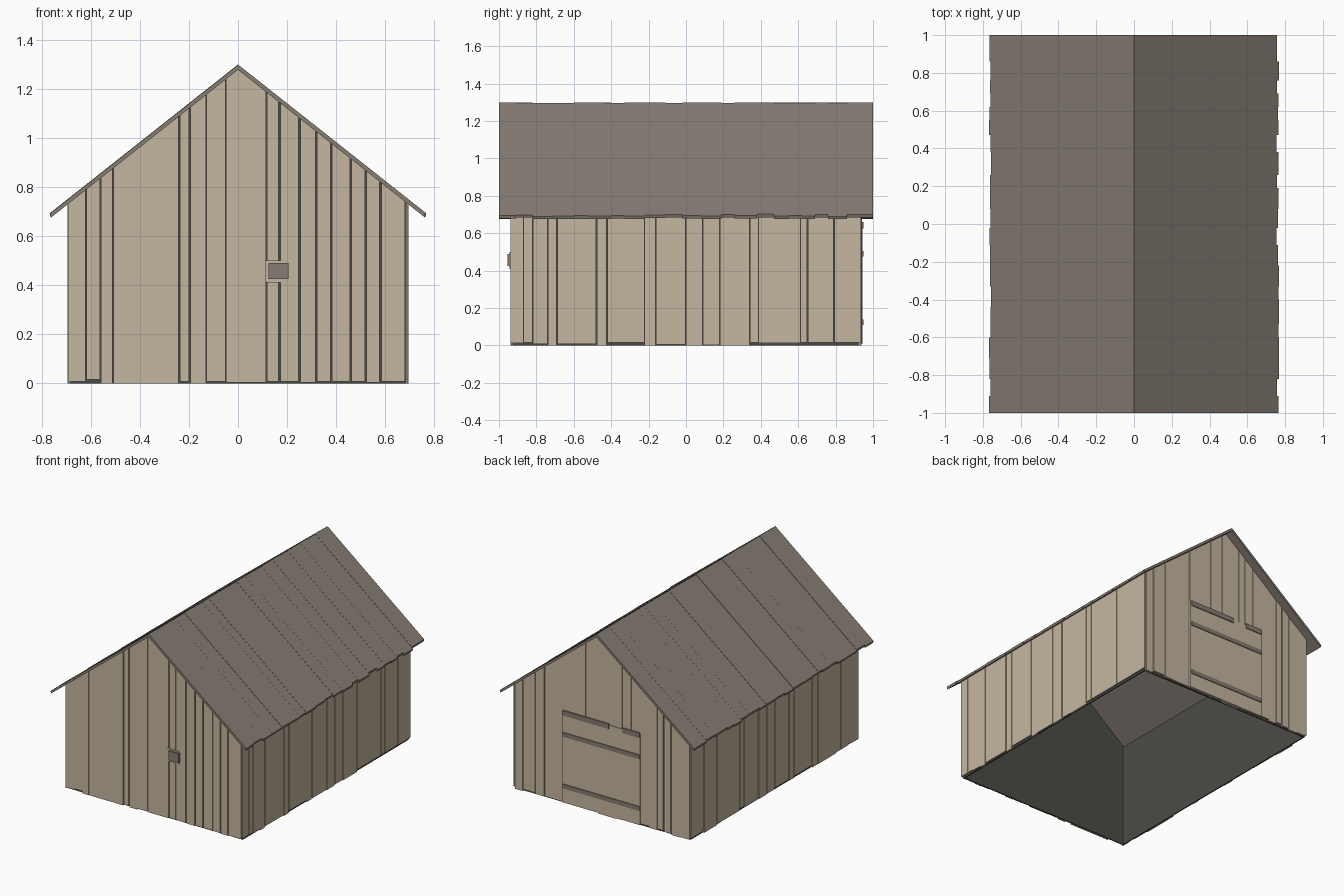
import bpy, bmesh, random
from mathutils import Vector

random.seed(4)
cube = bpy.data.objects.get("Cube")
if cube:
    bpy.data.objects.remove(cube, do_unlink=True)

HALF_X, HALF_Y, PEAK, PITCH = 0.685, 0.925, 1.278, 0.79


def material(name, color):
    m = bpy.data.materials.new(name)
    m.use_nodes = True
    m.diffuse_color = (*color, 1)
    m.node_tree.nodes["Principled BSDF"].inputs["Base Color"].default_value = (*color, 1)
    return m


TAN = material("tan timber", (0.56, 0.47, 0.35))
GREY = material("weathered grey timber", (0.24, 0.205, 0.175))
DARK = material("dark lining", (0.07, 0.07, 0.06))


def prism(bm, outline, offset):
    """Extrude a flat outline by an offset vector."""
    a = [bm.verts.new(p) for p in outline]
    b = [bm.verts.new(Vector(p) + Vector(offset)) for p in outline]
    bm.faces.new(a)
    bm.faces.new(b[::-1])
    for i in range(len(a)):
        j = (i + 1) % len(a)
        bm.faces.new((a[j], a[i], b[i], b[j]))


def finish(name, bm, mat):
    bmesh.ops.recalc_face_normals(bm, faces=bm.faces)
    mesh = bpy.data.meshes.new(name)
    bm.to_mesh(mesh)
    bm.free()
    mesh.materials.append(mat)
    obj = bpy.data.objects.new(name, mesh)
    bpy.context.collection.objects.link(obj)


def under_roof(x):
    return PEAK - PITCH * abs(x)


def gable_board(bm, x0, x1, z0, side, depth):
    """Board on an end wall, its top cut to the roof slope."""
    xs = [x1, 0, x0] if x0 < 0 < x1 else [x1, x0]
    pts = [(x0, z0), (x1, z0)] + [(x, under_roof(x)) for x in xs]
    prism(bm, [(x, side * HALF_Y, z) for x, z in pts], (0, side * depth, 0))


def side_board(bm, y0, y1, z0, side, depth):
    top = under_roof(HALF_X)
    pts = [(y0, z0), (y1, z0), (y1, top), (y0, top)]
    prism(bm, [(side * HALF_X, y, z) for y, z in pts], (side * depth, 0, 0))


def planked_wall(name, board, cuts, side, depth):
    bm = bmesh.new()
    for a, b in zip(cuts, cuts[1:]):
        gap = random.choice((0.001, 0.002, 0.004))
        foot = random.choice((0, 0.004, 0.008, 0.015))
        board(bm, a + gap, b - gap, foot, side, depth * random.uniform(0.7, 1))
    finish(name, bm, TAN)


def plate(name, mat, x0, x1, z0, z1, y0, y1):
    bm = bmesh.new()
    prism(bm, [(x0, y0, z0), (x1, y0, z0), (x1, y0, z1), (x0, y0, z1)], (0, y1 - y0, 0))
    finish(name, bm, mat)


# Dark shell behind the boards, open at the bottom
bm = bmesh.new()
for s in (-1, 1):
    gable_board(bm, -HALF_X, HALF_X, 0, s, -0.008)
    side_board(bm, -HALF_Y, HALF_Y, 0, s, -0.008)
finish("wall_lining", bm, DARK)

# Boarded walls
front = [-0.685, -0.62, -0.56, -0.51, -0.24, -0.195, -0.13, -0.05, 0.115, 0.17,
         0.25, 0.32, 0.38, 0.46, 0.52, 0.58, 0.685]
back = [-0.685, -0.61, -0.54, -0.48, -0.43, -0.37, -0.23, -0.16, -0.11, 0.03,
        0.13, 0.2, 0.31, 0.45, 0.52, 0.62, 0.685]
long_side = [-0.94, -0.87, -0.82, -0.74, -0.69, -0.48, -0.42, -0.22, -0.165, 0.0,
             0.09, 0.18, 0.34, 0.39, 0.61, 0.65, 0.79, 0.94]
planked_wall("front_wall", gable_board, front, -1, 0.015)
planked_wall("back_wall", gable_board, back, 1, 0.015)
for label, s in (("left", 1), ("right", -1)):
    planked_wall(label + "_wall", side_board, long_side, s, 0.01)

# Front latch on its backing plate
plate("latch_plate", TAN, 0.11, 0.2, 0.41, 0.5, -0.935, -0.944)
plate("latch", GREY, 0.125, 0.205, 0.425, 0.49, -0.94, -0.955)

# Back door with three battens
plate("door", TAN, -0.3, 0.31, 0.008, 0.65, 0.93, 0.944)
for i, z in enumerate((0.11, 0.475)):
    plate(f"door_batten_{i + 1}", GREY, -0.3, 0.3, z, z + 0.03, 0.94, 0.95)
for i, (x0, x1) in enumerate(((-0.3, -0.165), (-0.06, 0.3))):
    plate(f"door_head_{i + 1}", GREY, x0, x1, 0.625, 0.66, 0.94, 0.95)

# Roof boards on both slopes, with uneven thickness and eave ends
courses = [-1, -0.91, -0.82, -0.71, -0.6, -0.53, -0.44, -0.4, -0.33, -0.22, -0.11, -0.02,
           0.08, 0.19, 0.26, 0.38, 0.47, 0.55, 0.62, 0.69, 0.76, 0.86, 1]
for label, s in (("left", 1), ("right", -1)):
    bm = bmesh.new()
    for a, b in zip(courses, courses[1:]):
        eave = random.uniform(0.75, 0.763)
        t = random.uniform(0.018, 0.022)
        low = under_roof(eave)
        prism(bm, [(0, a, PEAK), (s * eave, a, low),
                   (s * (eave + 0.005), a, low + t - 0.004), (0, a, PEAK + t)], (0, b - a, 0))
    finish(label + "_roof", bm, GREY)
